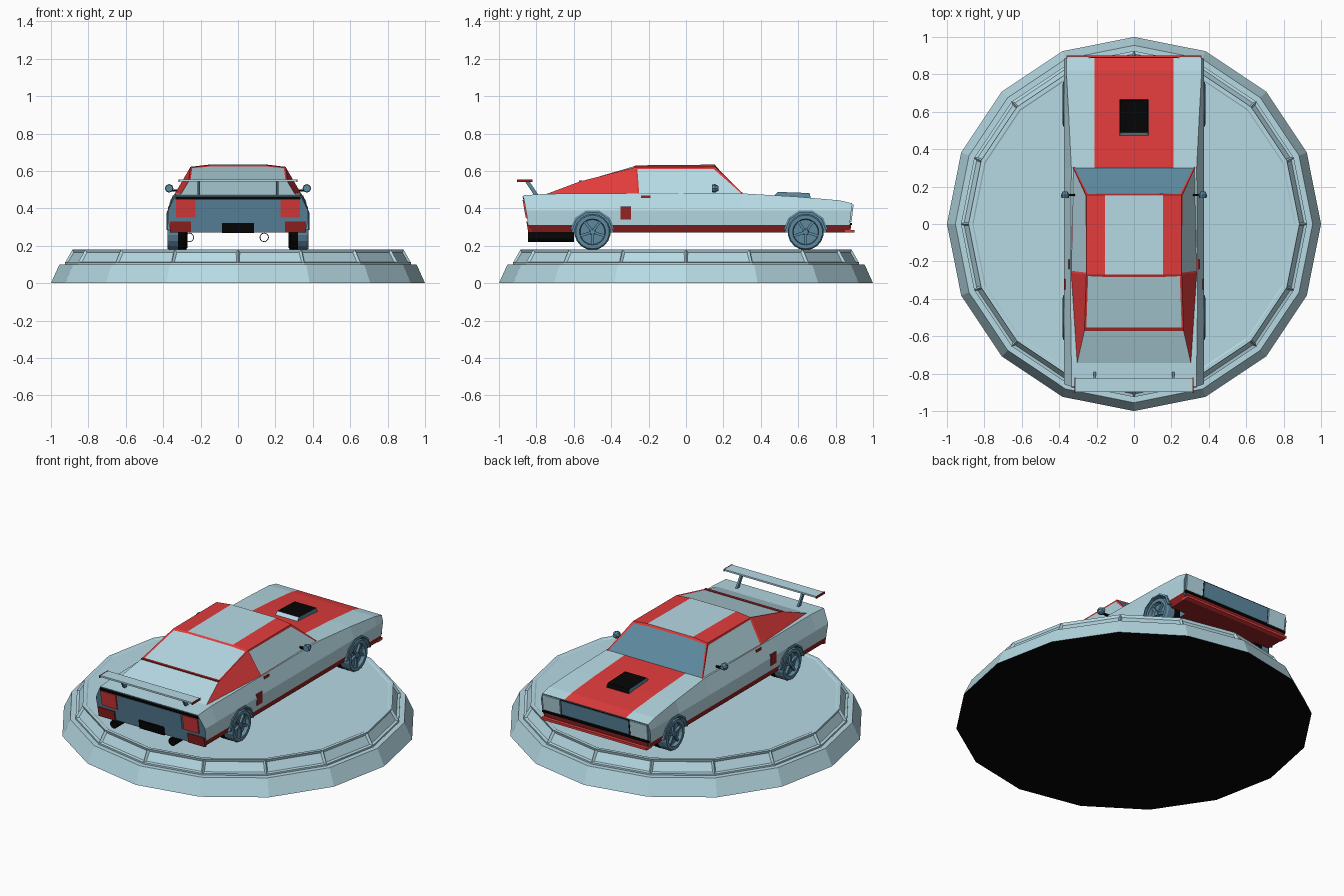
import bpy, bmesh, math
from mathutils import Matrix, Vector

if "Cube" in bpy.data.objects:
    bpy.data.objects.remove(bpy.data.objects["Cube"])


def material(name, r, g, b):
    m = bpy.data.materials.new(name)
    m.diffuse_color = (r, g, b, 1)
    m.use_nodes = True
    m.node_tree.nodes["Principled BSDF"].inputs["Base Color"].default_value = m.diffuse_color
    return m


BLUE = material("pale_blue", 0.47, 0.70, 0.775)
RED = material("red", 0.76, 0.045, 0.045)
BLACK = material("black", 0.0015, 0.0015, 0.0015)
DARK = material("steel_blue", 0.11, 0.25, 0.35)
MAROON = material("dark_red", 0.30, 0.016, 0.016)
PAINTS = [BLUE, RED, BLACK, DARK, MAROON]


def make(name, verts, faces, mats, rule=None):
    me = bpy.data.meshes.new(name)
    me.from_pydata([tuple(v) for v in verts], [], faces)
    for m in mats:
        me.materials.append(m)
    bm = bmesh.new()
    bm.from_mesh(me)
    bmesh.ops.recalc_face_normals(bm, faces=bm.faces)
    if rule:
        for f in bm.faces:
            f.material_index = rule(f.calc_center_median(), f.normal)
    bm.to_mesh(me)
    bm.free()
    ob = bpy.data.objects.new(name, me)
    bpy.context.collection.objects.link(ob)
    return ob


def loft(name, rings, mats, rule=None, caps=True, loop=False):
    n, k = len(rings[0]), len(rings)
    verts = [p for r in rings for p in r]
    faces = [(a * n + i, a * n + (i + 1) % n, (a + 1) % k * n + (i + 1) % n, (a + 1) % k * n + i)
             for a in range(k if loop else k - 1) for i in range(n)]
    if caps:
        faces += [tuple(range(n)), tuple(range((k - 1) * n, k * n))]
    return make(name, verts, faces, mats, rule)


def lathe(name, prof, n, mats, rule=None, mat=Matrix(), **kw):
    rings = [[mat @ Vector((r * math.cos(2 * math.pi * i / n), r * math.sin(2 * math.pi * i / n), z))
              for i in range(n)] for r, z in prof]
    return loft(name, rings, mats, rule, **kw)


def box(name, c, s, m, mat=Matrix()):
    ring = [(-1, -1), (1, -1), (1, 1), (-1, 1)]
    rings = [[mat @ Vector((c[0] + x * s[0] / 2, c[1] + y * s[1] / 2, c[2] + z * s[2] / 2))
              for x, y in ring] for z in (-1, 1)]
    return loft(name, rings, [m])


def rear(z):
    return -0.835 - 0.175 * (z - 0.27)


def nose(z):
    return 0.87 + 0.12 * (z - 0.27)


def plate(name, x0, x1, z0, z1, fn, t, m):
    d = -1 if fn is rear else 1
    rings = [[(x, fn(z) + d * o, z) for x, z in ((x0, z0), (x1, z0), (x1, z1), (x0, z1))] for o in (-0.01, t)]
    return loft(name, rings, [m])


# Display platform with inset rim panels
platform = lathe("platform", [(1, 0), (0.955, 0.10), (0.925, 0.10), (0.925, 0.11), (0.885, 0.18),
                              (0.865, 0.18), (0.858, 0.176)], 16, PAINTS,
                 lambda c, n: 2 if n.z < -0.9 else 0)
bm = bmesh.new()
bm.from_mesh(platform.data)
band = [f for f in bm.faces if 0.12 < f.calc_center_median().z < 0.17]
bmesh.ops.inset_individual(bm, faces=band, thickness=0.016, depth=-0.012)
bm.to_mesh(platform.data)
bm.free()

# Car body: cross-sections from tail to nose
sections = [(rear, 0.335, 0.47), (-0.74, 0.335, 0.478), (-0.37, 0.34, 0.48), (0.3, 0.335, 0.48),
            (0.6, 0.35, 0.462), (0.82, 0.362, 0.443), (nose, 0.362, 0.427)]
rings = []
for y, xs, zt in sections:
    half = [(0.355, 0.27), (0.370, 0.31), (0.374, 0.39), (xs, zt), (0.21, zt)]
    ring = half + [(-x, z) for x, z in reversed(half)]
    rings.append([(x, y(z) if callable(y) else y, z) for x, z in ring])


def body_paint(c, n):
    if abs(n.y) > 0.9:          # tail and nose faces
        return 3
    if c.z < 0.305:             # sills and floor
        return 4
    if n.z > 0.8 and abs(c.x) < 0.1 and c.y > 0.3:   # hood stripe
        return 1
    return 0


body = loft("car_body", rings, PAINTS, body_paint)

# Wheels, wheel wells and arch trims
for y, end in ((-0.50, "rear"), (0.64, "front")):
    for s, side in ((-1, "left"), (1, "right")):
        tag = end + "_" + side
        turn = Matrix.Translation((0, y, 0.274)) @ Matrix.Rotation(s * math.pi / 2, 4, 'Y')
        cutter = lathe("well_cutter", [(0.11, 0.25), (0.11, 0.45)], 12, PAINTS, lambda c, n: 3, turn)
        cutter.hide_render = True
        mod = body.modifiers.new("well", 'BOOLEAN')
        mod.operation, mod.solver, mod.object = 'DIFFERENCE', 'EXACT', cutter
        bpy.context.view_layer.objects.active = body
        bpy.ops.object.modifier_apply(modifier=mod.name)
        bpy.data.objects.remove(cutter)

        lathe(tag + "_wheel", [(0.085, 0.27), (0.097, 0.28), (0.097, 0.32), (0.097, 0.365), (0.090, 0.377),
                               (0.070, 0.377), (0.066, 0.355)], 18, PAINTS,
              lambda c, n: 2 if abs(c.x) < 0.32 else 3, turn)
        lathe(tag + "_hub", [(0.018, 0.35), (0.014, 0.375)], 10, [DARK], None, turn)
        for k in range(5):
            box(tag + "_spoke", (0.04, 0, 0.362), (0.06, 0.014, 0.014), DARK,
                turn @ Matrix.Rotation(k * 2 * math.pi / 5, 4, 'Z'))
        arc = [math.radians(a) for a in range(5, 176, 34)]
        loft(tag + "_arch", [[(s * x, y + r * math.cos(a), 0.274 + r * math.sin(a))
                              for x, r in ((0.35, 0.108), (0.381, 0.108), (0.378, 0.120), (0.35, 0.120))]
                             for a in arc], [DARK])

# Cabin shell: red, with window faces inset in a frame
pts = [(0.33, 0.31, 0.475), (0.255, 0.155, 0.622), (0.155, 0.155, 0.634), (0.155, -0.27, 0.630),
       (0.255, -0.27, 0.620), (0.34, -0.26, 0.475), (0.265, -0.57, 0.543), (0.31, -0.77, 0.468)]
verts = pts + [(-x, y, z) for x, y, z in pts]
half = [(0, 1, 4, 5), (1, 2, 3, 4), (5, 4, 6, 7)]
faces = half + [tuple(i + 8 for i in f) for f in half]
faces += [(0, 1, 2, 10, 9, 8), (2, 3, 11, 10), (4, 3, 11, 12, 14, 6), (6, 14, 15, 7), (0, 5, 7, 15, 13, 8)]
cabin = make("cabin", verts, faces, PAINTS, lambda c, n: 1)
bm = bmesh.new()
bm.from_mesh(cabin.data)
windows, windshield = [], []
for f in bm.faces:
    c, n = f.calc_center_median(), f.normal
    if n.y > 0.4:
        windshield.append(f)
    elif (abs(n.x) > 0.6 and c.y > -0.2) or (n.y < -0.1 and c.z > 0.55 and abs(c.x) < 0.05):
        windows.append(f)
    elif abs(c.x) < 0.05 and c.z > 0.49:
        f.material_index = 0
bmesh.ops.inset_individual(bm, faces=windows + windshield, thickness=0.014, depth=-0.003)
for f in windows:
    f.material_index = 0
for f in windshield:
    f.material_index = 3
bm.to_mesh(cabin.data)
bm.free()

# Red bar under the rear window
box("rear_window_bar", (0, -0.562, 0.544), (0.53, 0.018, 0.008), MAROON)

# Hood scoop
loft("hood_scoop", [[(-0.078, 0.46, 0.455), (0.078, 0.46, 0.455), (0.078, 0.67, 0.445), (-0.078, 0.67, 0.445)],
                    [(-0.074, 0.49, 0.488), (0.074, 0.49, 0.488), (0.074, 0.66, 0.482), (-0.074, 0.66, 0.482)]],
     PAINTS, lambda c, n: 0 if n.y < -0.5 else 3 if abs(n.x) > 0.7 else 2)

# Nose
plate("grille_frame", -0.235, 0.235, 0.325, 0.422, nose, 0.003, BLACK)
plate("grille", -0.230, 0.230, 0.329, 0.418, nose, 0.006, DARK)
plate("front_valance", -0.355, 0.355, 0.272, 0.310, nose, 0.008, MAROON)
plate("front_strip", -0.365, 0.365, 0.310, 0.322, nose, 0.012, BLACK)
box("front_lip", (0, 0.875, 0.277), (0.72, 0.05, 0.014), RED)

# Tail
plate("rear_panel", -0.215, 0.215, 0.345, 0.445, rear, 0.004, DARK)
plate("rear_plate_holder", -0.085, 0.085, 0.268, 0.322, rear, 0.008, BLACK)
plate("rear_trim", -0.335, 0.335, 0.447, 0.463, rear, 0.005, BLACK)

for s in (-1, 1):
    plate("headlight", s * 0.240, s * 0.358, 0.326, 0.422, nose, 0.008, BLUE)
    plate("tail_light", s * 0.228, s * 0.332, 0.35, 0.445, rear, 0.008, RED)
    plate("rear_bumper", s * 0.25, s * 0.364, 0.27, 0.33, rear, 0.008, MAROON)
    # Side details
    box("side_vent", (s * 0.370, -0.322, 0.375), (0.011, 0.055, 0.068), MAROON)
    box("door_handle", (s * 0.343, -0.215, 0.463), (0.014, 0.05, 0.014), MAROON)
    box("mirror_arm", (s * 0.345, 0.155, 0.495), (0.06, 0.012, 0.010), BLACK)
    lathe("mirror", [(0.020, -0.016), (0.023, 0.0), (0.012, 0.020)], 8, [DARK], None,
          Matrix.Translation((s * 0.368, 0.155, 0.507)) @ Matrix.Rotation(-math.pi / 2, 4, 'X'))
    # Wing struts and end plates
    loft("wing_strut", [[(s * 0.21 + dx, y + dy, z) for dx, dy in
                         ((-0.006, -0.012), (0.006, -0.012), (0.006, 0.012), (-0.006, 0.012))]
                        for y, z in ((-0.80, 0.47), (-0.85, 0.546))], [DARK])
    box("wing_end", (s * 0.316, -0.862, 0.548), (0.004, 0.085, 0.014), MAROON)

box("wing", (0, -0.86, 0.549), (0.63, 0.075, 0.010), BLUE)

# Open exhaust pipes
for x in (-0.26, 0.14):
    lathe("exhaust_pipe", [(0.025, -0.6), (0.025, -0.845), (0.021, -0.845), (0.021, -0.6)], 12, [BLACK], None,
          Matrix.Translation((x, 0, 0.245)) @ Matrix.Rotation(-math.pi / 2, 4, 'X'), caps=False, loop=True)
